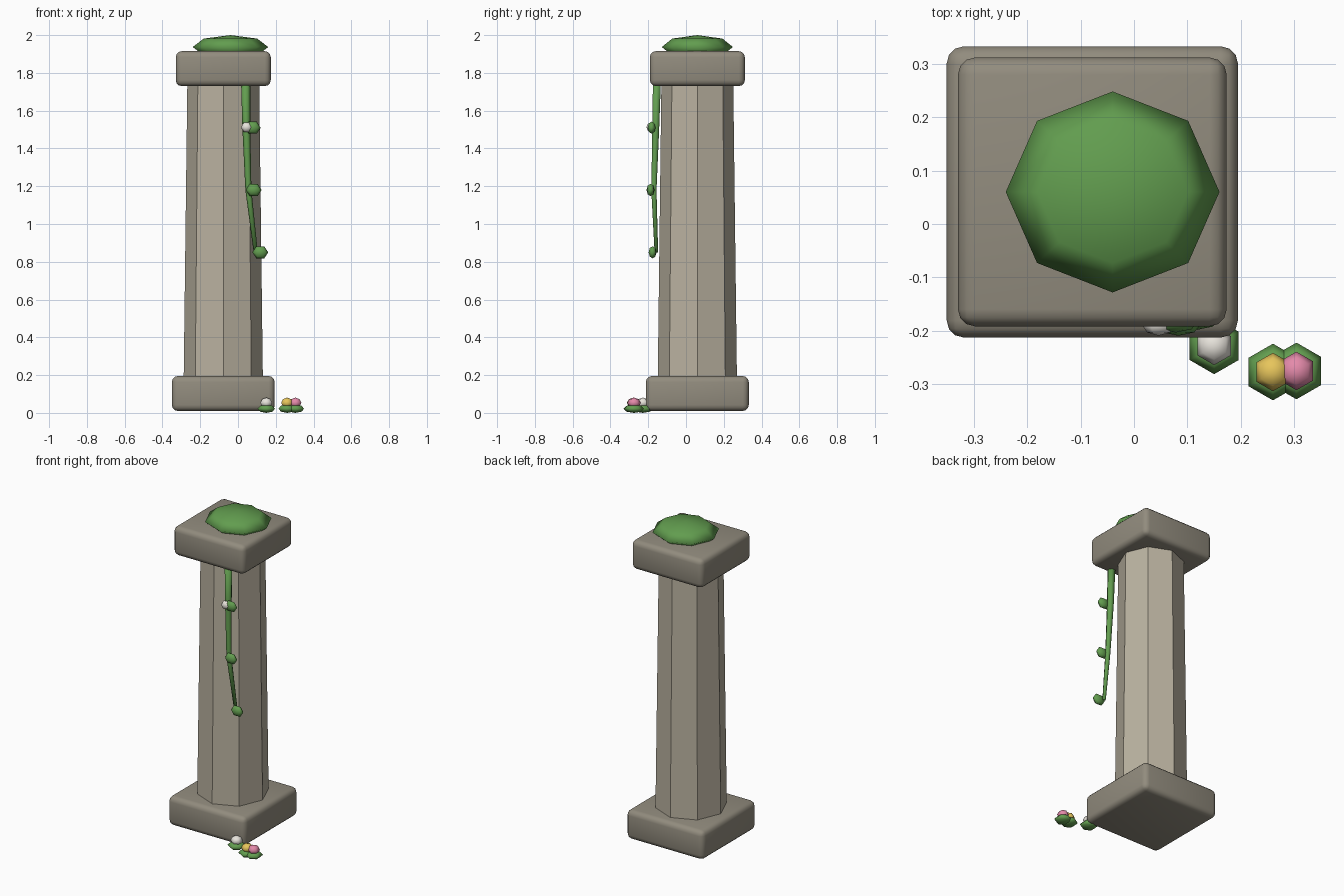
import bpy, bmesh, math
from mathutils import Matrix, Vector

if "Cube" in bpy.data.objects:
    bpy.data.objects.remove(bpy.data.objects["Cube"])


def material(name, r, g, b):
    lin = [((c / 255 + 0.055) / 1.055) ** 2.4 for c in (r, g, b)]
    m = bpy.data.materials.new(name)
    m.diffuse_color = (*lin, 1)
    m.use_nodes = True
    m.node_tree.nodes["Principled BSDF"].inputs["Base Color"].default_value = m.diffuse_color
    return m


STONE = material("grey stone", 146, 140, 126)
SHAFT = material("pale stone", 186, 178, 160)
GREEN = material("leaf green", 98, 157, 79)
WHITE = material("white petal", 236, 232, 224)
YELLOW = material("yellow petal", 232, 198, 92)
PINK = material("pink petal", 228, 138, 170)

CX, CY = -0.078, 0.06


def finish(name, bm, mat, smooth=True):
    bmesh.ops.recalc_face_normals(bm, faces=bm.faces)
    for f in bm.faces:
        f.smooth = smooth
    me = bpy.data.meshes.new(name)
    bm.to_mesh(me)
    bm.free()
    me.materials.append(mat)
    ob = bpy.data.objects.new(name, me)
    bpy.context.collection.objects.link(ob)
    return ob


def slab(name, width, z0, z1):
    bm = bmesh.new()
    bmesh.ops.create_cube(bm, size=1, matrix=Matrix.Translation((CX, CY, (z0 + z1) / 2))
                          @ Matrix.Diagonal((width, width, z1 - z0, 1)))
    bmesh.ops.bevel(bm, geom=bm.edges[:], offset=0.032, segments=3,
                    profile=0.5, affect='EDGES')
    return finish(name, bm, STONE)


def blob(name, mat, loc, size, sides=6, rings=4, upright=False):
    # flattened low-poly ball; upright ones face the front
    turn = Matrix.Identity(4)
    if upright:
        turn = Matrix.Rotation(math.pi / 2, 4, 'X') @ Matrix.Rotation(math.pi / 2, 4, 'Z')
    bm = bmesh.new()
    bmesh.ops.create_uvsphere(bm, u_segments=sides, v_segments=rings, radius=1,
                              matrix=Matrix.Translation(loc)
                              @ Matrix.Diagonal((*size, 1)) @ turn)
    return finish(name, bm, mat)


# square base and cap
slab("base_slab", 0.545, 0.01, 0.195)
slab("cap_slab", 0.503, 1.73, 1.915)

# tapered eight-sided shaft with a corner facing the front
bm = bmesh.new()
rings = [[bm.verts.new((CX + r * math.cos(i * math.pi / 4), CY + r * math.sin(i * math.pi / 4), z))
          for i in range(8)] for r, z in ((0.21, 0.15), (0.19, 1.77))]
for i in range(8):
    j = (i + 1) % 8
    bm.faces.new((rings[0][i], rings[0][j], rings[1][j], rings[1][i]))
bm.faces.new(rings[0])
bm.faces.new(rings[1])
finish("column_shaft", bm, SHAFT, smooth=False)

# moss dome on the cap
blob("moss_dome", GREEN, (-0.04, 0.06, 1.937), (0.2, 0.188, 0.063), sides=8)

# hanging vine: tapered tube through a few points (x, y, z, radius)
path = [(0.04, -0.153, 1.80, 0.025), (0.044, -0.16, 1.51, 0.021),
        (0.055, -0.17, 1.18, 0.016), (0.094, -0.157, 0.85, 0.011)]
bm = bmesh.new()
rows = [[bm.verts.new((x + r * math.cos(i * math.pi / 3), y + r * math.sin(i * math.pi / 3), z))
         for i in range(6)] for x, y, z, r in path]
for a, b in zip(rows, rows[1:]):
    for i in range(6):
        j = (i + 1) % 6
        bm.faces.new((a[i], a[j], b[j], b[i]))
bm.faces.new(rows[0])
bm.faces.new(rows[-1])
finish("vine_stem", bm, GREEN)

# vine leaves and blossom
for k, loc in enumerate([(0.078, -0.182, 1.51), (0.083, -0.188, 1.18), (0.118, -0.177, 0.85)]):
    blob(f"vine_leaf_{k + 1}", GREEN, loc, (0.042, 0.021, 0.037), upright=True)
blob("vine_blossom", WHITE, (0.046, -0.188, 1.512), (0.031, 0.021, 0.029), upright=True)

# ground flowers, each on a flat leaf pad
for label, mat, x, y in (("white", WHITE, 0.15, -0.228), ("yellow", YELLOW, 0.26, -0.277),
                         ("pink", PINK, 0.304, -0.275)):
    blob(f"{label}_flower_leaf", GREEN, (x, y, 0.022), (0.053, 0.053, 0.022))
    blob(f"{label}_flower", mat, (x, y, 0.053), (0.036, 0.036, 0.028))
